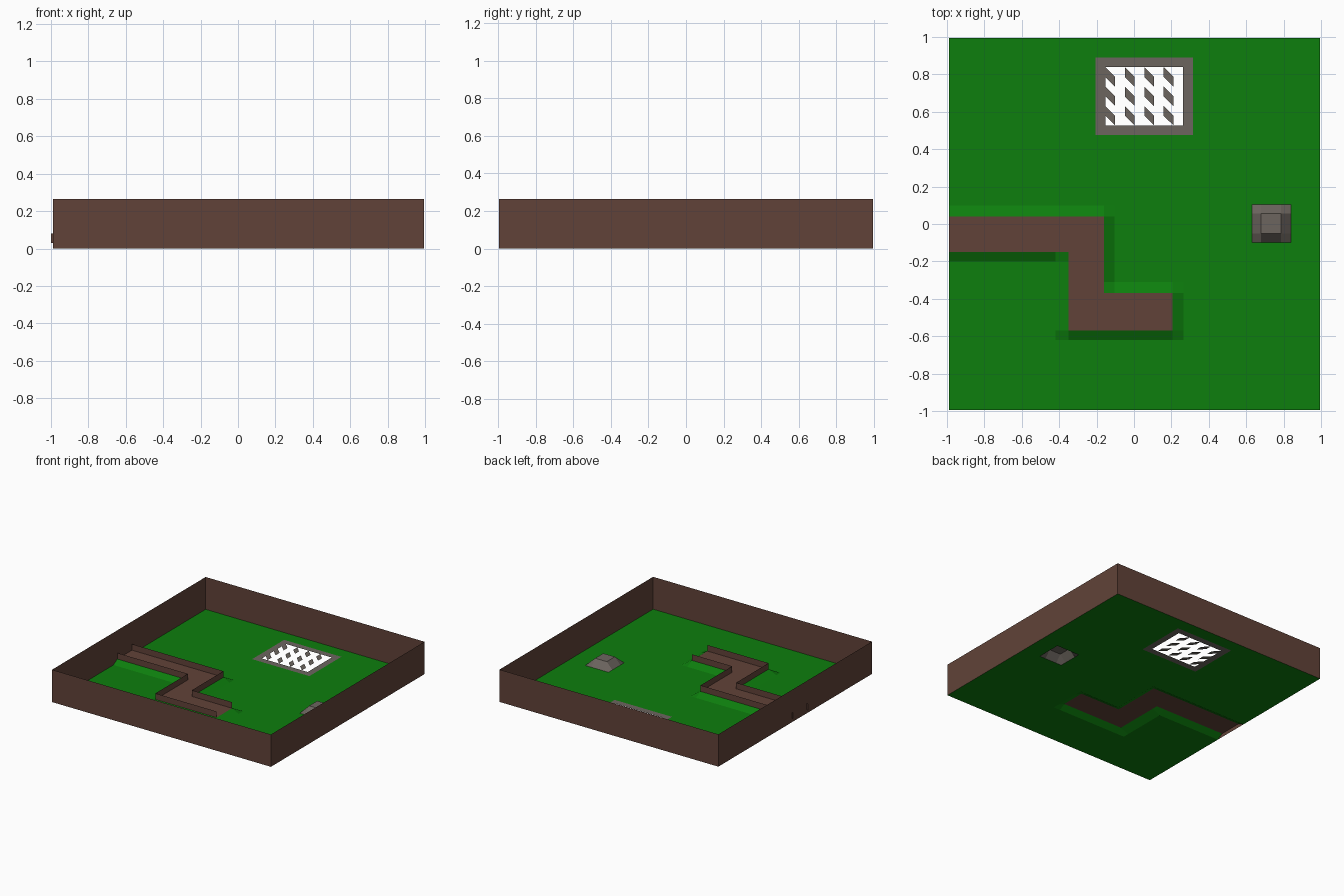
import bpy

cube = bpy.data.objects.get("Cube")
if cube:
    bpy.data.objects.remove(cube)


def material(name, rgb):
    mat = bpy.data.materials.new(name)
    mat.use_nodes = True
    mat.diffuse_color = (*rgb, 1)
    mat.node_tree.nodes["Principled BSDF"].inputs["Base Color"].default_value = (*rgb, 1)
    return mat


grass = material("grass green", (0.004, 0.21, 0.004))
earth = material("earth brown", (0.12, 0.055, 0.04))
stone = material("stone grey", (0.15, 0.13, 0.113))


def build(name, verts, faces, mats, indices=None):
    mesh = bpy.data.meshes.new(name)
    mesh.from_pydata(verts, [], faces)
    for mat in mats:
        mesh.materials.append(mat)
    if indices:
        for poly, index in zip(mesh.polygons, indices):
            poly.material_index = index
    obj = bpy.data.objects.new(name, mesh)
    bpy.context.collection.objects.link(obj)
    return obj


def inside(x, y, rects):
    return any(a - 1e-5 <= x <= b + 1e-5 and c - 1e-5 <= y <= d + 1e-5
               for a, b, c, d in rects)


def sheet(name, xs, ys, height, mats, skip=lambda x, y: False, pick=lambda x, y: 0):
    """Grid sheet whose cells are dropped or coloured by their centres."""
    verts = [(x, y, height(x, y)) for y in ys for x in xs]
    n = len(xs)
    faces, indices = [], []
    for j in range(len(ys) - 1):
        for i in range(n - 1):
            cx, cy = (xs[i] + xs[i + 1]) / 2, (ys[j] + ys[j + 1]) / 2
            if skip(cx, cy):
                continue
            k = j * n + i
            faces.append((k, k + 1, k + n + 1, k + n))
            indices.append(pick(cx, cy))
    return build(name, verts, faces, mats, indices)


def ribbon(name, points, low, high, mat):
    """Upright band following a plan path."""
    verts = [(x, y, z) for x, y in points for z in (low, high)]
    faces = [(2 * i, 2 * i + 2, 2 * i + 3, 2 * i + 1) for i in range(len(points) - 1)]
    return build(name, verts, faces, [mat])


# Plan rectangles: x min, x max, y min, y max
left, right, front, back = -0.99, 0.995, -0.995, 0.995
path = [(left, -0.16, -0.15, 0.04), (-0.35, -0.16, -0.57, 0.04), (-0.35, 0.205, -0.57, -0.37)]
grate = (-0.205, 0.315, 0.475, 0.89)
rock = (0.63, 0.84, -0.1, 0.105)
path_z, lip_z, wall_z = 0.03, 0.08, 0.265

# Lawn with the raised path and its sloping banks
xs = sorted({left, -0.42, -0.35, -0.16, -0.105, 0.205, 0.265, right, *grate[:2], *rock[:2]})
ys = sorted({front, -0.62, -0.57, -0.37, -0.31, -0.2, -0.15, 0.04, 0.1, back,
             *grate[2:], *rock[2:]})
sheet("lawn_and_path", xs, ys,
      lambda x, y: path_z if inside(x, y, path) else 0,
      [grass, earth],
      skip=lambda x, y: inside(x, y, [grate, rock]),
      pick=lambda x, y: 1 if inside(x, y, path) else 0)

# Enclosing wall
ribbon("outer_wall", [(left, front), (right, front), (right, back), (left, back), (left, front)],
       0, wall_z, earth)

# Low lips along both sides of the path
ribbon("path_lip_back", [(-1, 0.04), (-0.16, 0.04), (-0.16, -0.37), (0.205, -0.37)],
       path_z, lip_z, earth)
ribbon("path_lip_front", [(-1, -0.15), (-0.35, -0.15), (-0.35, -0.57), (0.205, -0.57)],
       path_z, lip_z, earth)

# Grate frame: border cells of a ten by eight grid
gx, gy = (grate[1] - grate[0]) / 10, (grate[3] - grate[2]) / 8
x0, x1, y0, y1 = grate
sheet("grate_frame", [x0, x0 + gx, x1 - gx, x1], [y0, y0 + gy, y1 - gy, y1],
      lambda x, y: 0, [stone],
      skip=lambda x, y: inside(x, y, [(x0 + gx, x1 - gx, y0 + gy, y1 - gy)]))

# Slanted slats inside the grate
verts, faces = [], []
for col in range(4):
    for row in range(3):
        x = x0 + gx * (1 + 2 * col)
        y = y1 - gy * (1 + 2 * row)
        k = len(verts)
        verts += [(x, y, 0), (x, y - gy, 0), (x + gx, y - 2 * gy, 0), (x + gx, y - gy, 0)]
        faces.append((k, k + 1, k + 2, k + 3))
build("grate_slats", verts, faces, [stone])

# Boulder: three by three patch with a raised middle
rx = [rock[0], 0.68, 0.785, rock[1]]
ry = [rock[2], -0.05, 0.055, rock[3]]
sheet("boulder", rx, ry,
      lambda x, y: 0.055 if inside(x, y, [(rx[1], rx[2], ry[1], ry[2])]) else 0, [stone])
